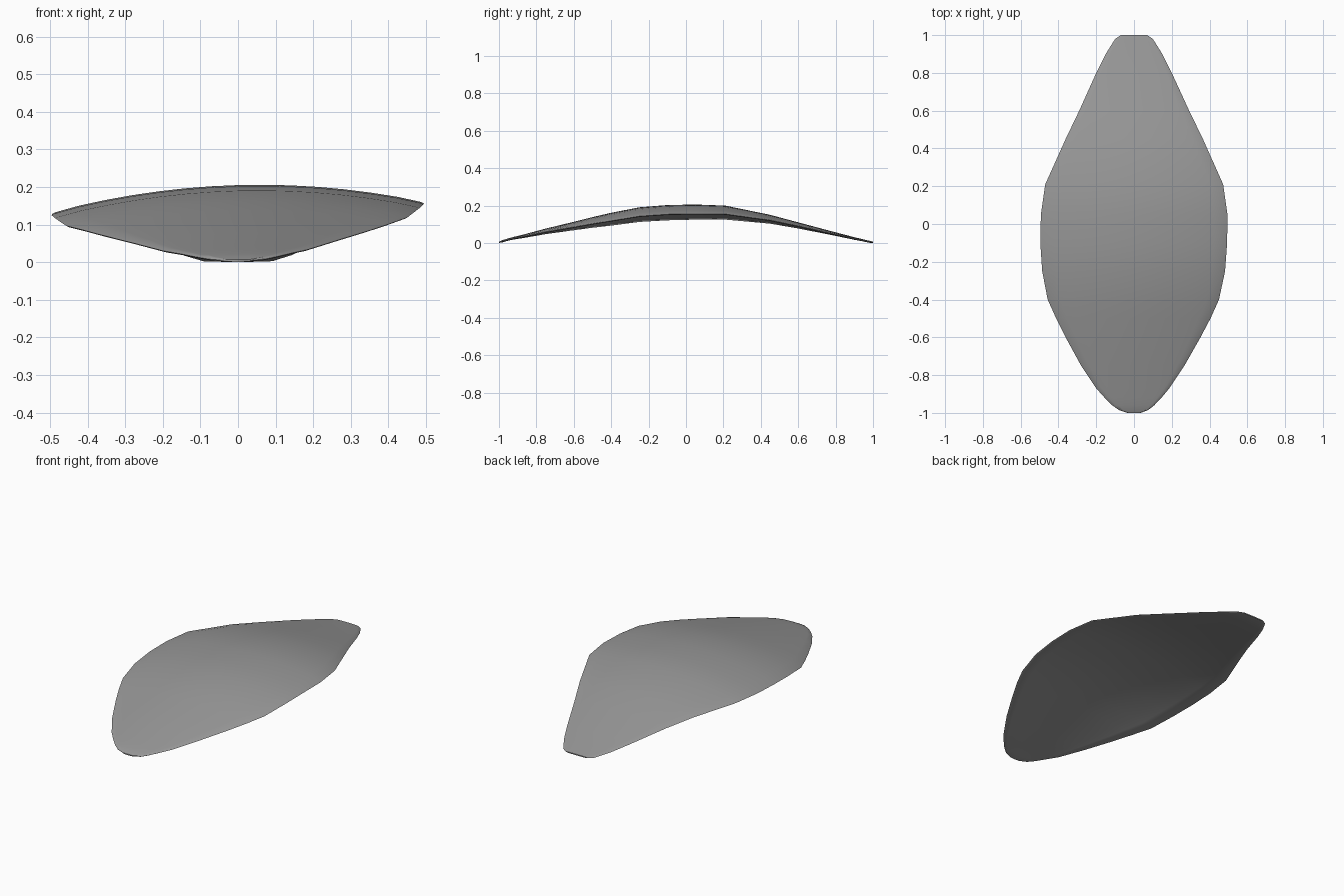
import bpy, bmesh

if "Cube" in bpy.data.objects:
    bpy.data.objects.remove(bpy.data.objects["Cube"])

# Stations along the shell: y, left half-width, right half-width, ridge height
STATIONS = [
    (-1.0, .035, .035, .007), (-.985, .08, .075, .014), (-.96, .115, .107, .022),
    (-.92, .155, .145, .033), (-.87, .20, .187, .045), (-.75, .28, .267, .077),
    (-.6, .362, .352, .113), (-.5, .412, .405, .138), (-.4, .457, .45, .161),
    (-.25, .486, .482, .19), (-.1, .496, .493, .202), (.05, .493, .495, .205),
    (.21, .47, .472, .199), (.45, .362, .365, .15), (.6, .29, .292, .110),
    (.8, .2, .2, .057), (.9, .15, .15, .031), (.98, .1, .1, .012), (1.0, .07, .07, .007)]
COLS = 14
THICK = .012


def height(x, ridge):
    # Crosswise arch with a slight tilt that fades toward the tips
    return ridge - .24 * x * x + .028 * x * min(1, ridge / .2)


def section(bm, y, left, right, ridge):
    # Closed thin cross-section: top skin, rounded rim, bottom skin
    thick = min(THICK, ridge * .9)
    ts = [-1 + 2 * i / COLS for i in range(COLS + 1)]
    ring = []
    for side, order in ((0, ts), (1, ts[::-1])):
        for t in order:
            x = t * (left if t < 0 else right)
            xs = x * (1 - .008 / max(left, right)) if abs(t) == 1 else x
            local = thick * (1 - .35 * t * t)
            ring.append(bm.verts.new((xs, y, max(0, height(x, ridge) - side * local))))
        edge = right if side == 0 else -left
        ring.append(bm.verts.new((edge, y, max(0, height(edge, ridge) - thick * .33))))
    return ring


# Curved leaf-shaped shell
bm = bmesh.new()
rings = [section(bm, *s) for s in STATIONS]
n = len(rings[0])
for a, b in zip(rings, rings[1:]):
    for i in range(n):
        j = (i + 1) % n
        bm.faces.new((a[i], a[j], b[j], b[i]))
bm.faces.new(rings[0][::-1])
bm.faces.new(rings[-1])
bmesh.ops.recalc_face_normals(bm, faces=bm.faces)
mesh = bpy.data.meshes.new("curved_shell")
bm.to_mesh(mesh)
bm.free()
shell = bpy.data.objects.new("curved_shell", mesh)
bpy.context.collection.objects.link(shell)

# Dark grey finish
grey = bpy.data.materials.new("dark_grey")
grey.diffuse_color = (.31, .31, .31, 1)
grey.use_nodes = True
grey.node_tree.nodes["Principled BSDF"].inputs["Base Color"].default_value = grey.diffuse_color
mesh.materials.append(grey)

bpy.context.view_layer.objects.active = shell
shell.select_set(True)
bpy.ops.object.shade_smooth_by_angle(angle=0.9)
